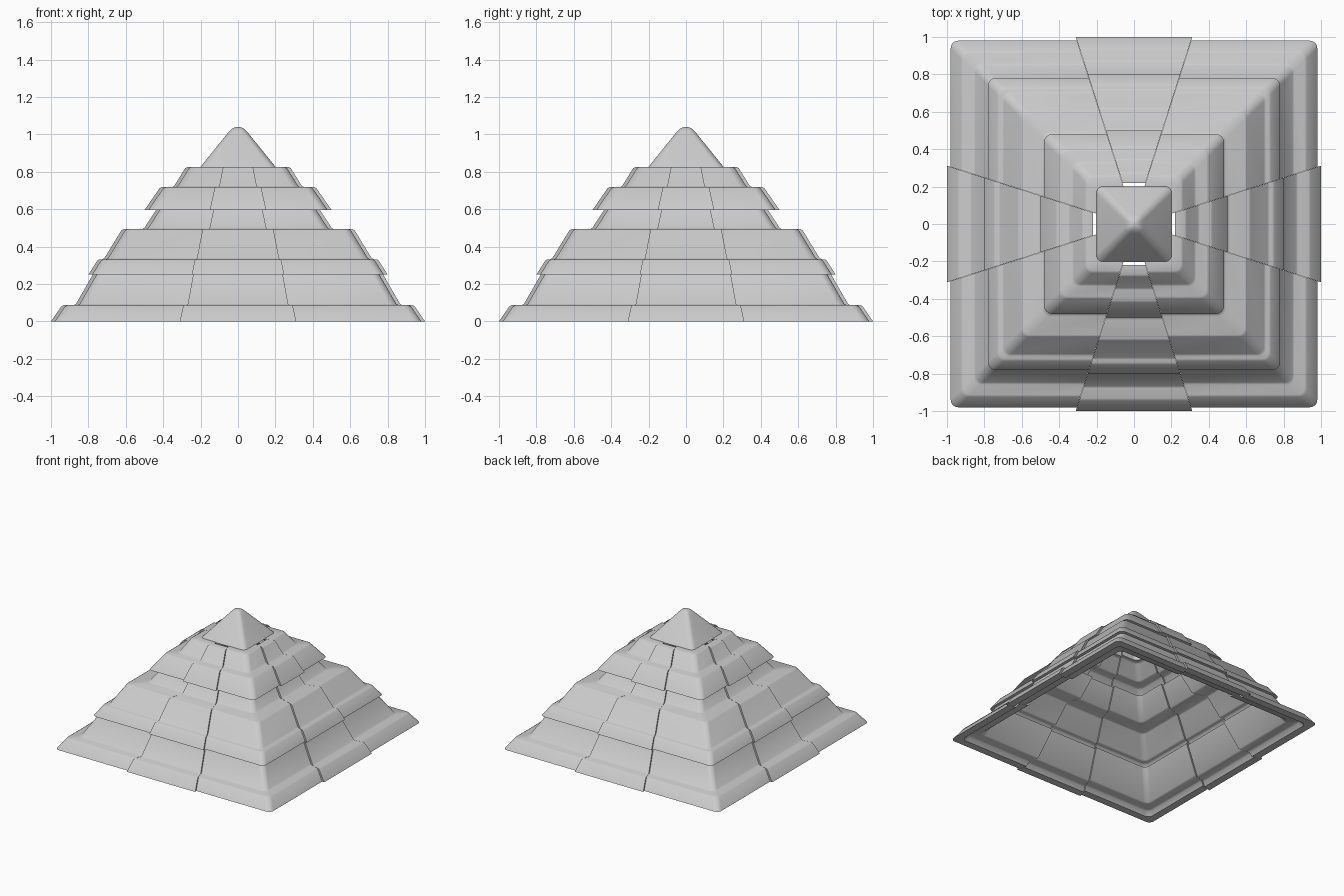
import bpy, bmesh, math

if "Cube" in bpy.data.objects:
    bpy.data.objects.remove(bpy.data.objects["Cube"])

T = 0.05       # shell thickness
PROUD = 0.02   # how far the middle panels stand out


def inner_line(pts):
    """Mitred inward offset of a (radius, z) profile."""
    normals = []
    for (r0, z0), (r1, z1) in zip(pts, pts[1:]):
        l = math.hypot(r1 - r0, z1 - z0)
        normals.append((-(z1 - z0) / l, (r1 - r0) / l))
    out = []
    for i, (r, z) in enumerate(pts):
        if i == 0:
            out.append((r + T / normals[0][0], z))
        elif i == len(pts) - 1:
            n = normals[-1]
            out.append((r + T / n[0], z) if abs(n[0]) > 0.3 else (r, z - T))
        else:
            a, b = normals[i - 1], normals[i]
            d = 1 + a[0] * b[0] + a[1] * b[1]
            out.append((r + T * (a[0] + b[0]) / d, z + T * (a[1] + b[1]) / d))
    return out


def soften(pts, d=0.008):
    """Chamfer the inner points of a profile."""
    out = [pts[0]]
    for p, q, s in zip(pts, pts[1:], pts[2:]):
        for o in (p, s):
            l = math.dist(q, o)
            out.append(tuple(q[k] + (o[k] - q[k]) * d / l for k in (0, 1)))
    return out + [pts[-1]]


def finish(bm, name):
    me = bpy.data.meshes.new(name)
    bm.to_mesh(me)
    bm.free()
    ob = bpy.data.objects.new(name, me)
    bpy.context.collection.objects.link(ob)
    return ob


def sweep(bm, outer, inner, path, turn):
    """Loft a closed section along path(r) -> list of (x, y), turned by quarter turns."""
    c, s = round(math.cos(turn)), round(math.sin(turn))
    section = outer + inner[::-1]
    rows = [[bm.verts.new((x * c - y * s, x * s + y * c, z)) for x, y in path(r)]
            for r, z in section]
    n = len(rows)
    ends = []
    for i in range(n):
        a, b = rows[i], rows[(i + 1) % n]
        for j in range(len(a) - 1):
            f = bm.faces.new((a[j], a[j + 1], b[j + 1], b[j]))
            f.smooth = True
            if i in (len(outer) - 1, n - 1):   # rims stay crisp
                ends.append(f)
    ends.append(bm.faces.new([row[0] for row in rows]))
    ends.append(bm.faces.new([row[-1] for row in reversed(rows)]))
    for f in ends:
        f.smooth = False
        for e in f.edges:
            e.smooth = False


def half_width(r):
    return 0.32 * r - 0.009


def panel_path(r):
    w = half_width(r)
    return [(-w, -r), (w, -r)]


def arc(r, rad, steps=6):
    return [(r - rad + rad * math.sin(t), -r + rad - rad * math.cos(t))
            for t in (math.pi / 2 * k / steps for k in range(steps + 1))]


def corner_path(r):
    w = half_width(r) + 0.001
    return [(w, -r)] + arc(r, 0.04) + [(r, -w)]


# Outer profiles of the three tiers (radius, height)
tiers = {
    "lower": [(1.0, 0), (0.94, 0.087), (0.87, 0.087), (0.775, 0.252)],
    "middle": [(0.80, 0.25), (0.748, 0.332), (0.718, 0.332), (0.62, 0.493),
               (0.505, 0.493), (0.437, 0.597)],
    "upper": [(0.50, 0.595), (0.415, 0.718), (0.345, 0.718), (0.278, 0.826),
              (0.22, 0.826)],
}

for name, prof in tiers.items():
    outer, inner = soften(prof), soften(inner_line(prof))
    body = [[(r - PROUD, z) for r, z in line] for line in (outer, inner)]
    panels, corners = bmesh.new(), bmesh.new()
    for k in range(4):
        sweep(panels, outer, inner, panel_path, k * math.pi / 2)
        sweep(corners, *body, corner_path, k * math.pi / 2)
    finish(panels, name + "_panels")
    finish(corners, name + "_corners")

# Hollow cap with a rounded tip
bm = bmesh.new()
levels = [(0.0, 0.98), (0.148, 0.823), (0.203, 0.823), (0.048, 1.015),
          (0.034, 1.029), (0.018, 1.037), (0.0, 1.04)]
rings = []
for r, z in levels:
    if r == 0:
        rings.append([bm.verts.new((0, 0, z))])
        continue
    pts = []
    for k in range(4):
        c, s = round(math.cos(k * math.pi / 2)), round(math.sin(k * math.pi / 2))
        pts += [(x * c - y * s, x * s + y * c) for x, y in arc(r, min(0.035, r * 0.6))]
    rings.append([bm.verts.new((x, y, z)) for x, y in pts])
for a, b in zip(rings, rings[1:]):
    n = max(len(a), len(b))
    for j in range(n):
        k = (j + 1) % n
        quad = [a[j % len(a)], a[k % len(a)], b[k % len(b)], b[j % len(b)]]
        bm.faces.new(list(dict.fromkeys(quad))).smooth = True
for ring in rings[1:3]:      # crisp bottom rim
    for j, v in enumerate(ring):
        bm.edges.get((v, ring[j - 1])).smooth = False
finish(bm, "cap")
